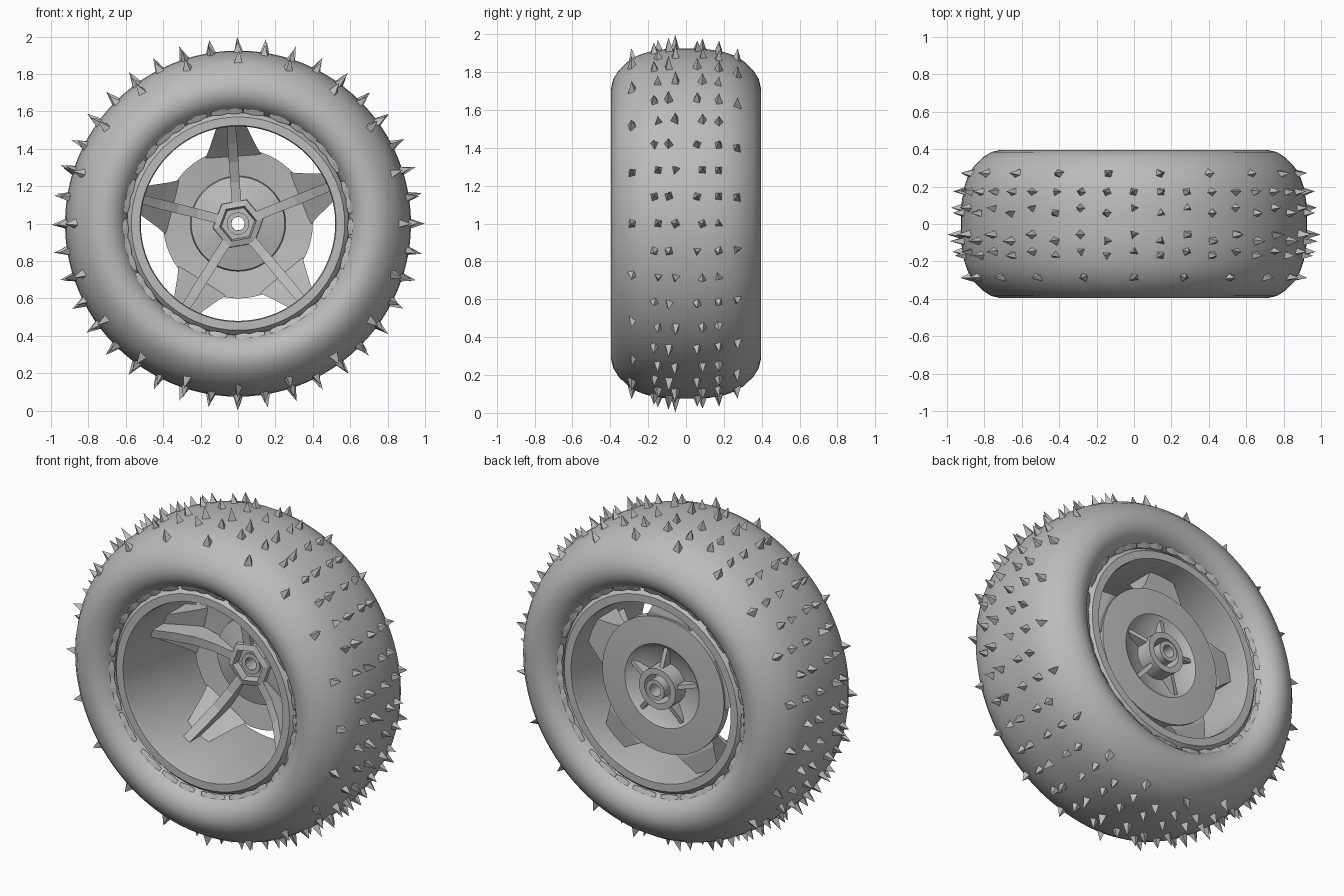
import bpy, bmesh, math, random
from mathutils import Vector, Matrix

random.seed(4)
cube = bpy.data.objects.get("Cube")
if cube:
    bpy.data.objects.remove(cube, do_unlink=True)

grey = bpy.data.materials.new("plain_grey")
grey.use_nodes = True
COLOUR = (0.5, 0.5, 0.5, 1)
grey.diffuse_color = COLOUR
grey.node_tree.nodes["Principled BSDF"].inputs["Base Color"].default_value = COLOUR

AXLE = Vector((0, 0, 1))
SPOKES = [math.radians(94 + 72 * k) for k in range(5)]


def polar(r, y, a, side=0.0):
    """Point at radius r and depth y, shifted sideways around the axle."""
    return AXLE + Vector((r * math.cos(a) - side * math.sin(a), y,
                          r * math.sin(a) + side * math.cos(a)))


def finish(name, bm, smooth=None):
    bmesh.ops.recalc_face_normals(bm, faces=bm.faces)
    mesh = bpy.data.meshes.new(name)
    bm.to_mesh(mesh)
    bm.free()
    mesh.materials.append(grey)
    obj = bpy.data.objects.new(name, mesh)
    bpy.context.collection.objects.link(obj)
    if smooth:
        bpy.ops.object.select_all(action='DESELECT')
        obj.select_set(True)
        bpy.context.view_layer.objects.active = obj
        bpy.ops.object.shade_smooth_by_angle(angle=math.radians(smooth))
    return obj


def revolve(name, profile, sides=80, smooth=30, turn=0.0):
    """Closed (radius, depth) profile turned around the axle."""
    bm = bmesh.new()
    rings = [[bm.verts.new(polar(r, y, turn + math.tau * i / sides)) for r, y in profile]
             for i in range(sides)]
    n = len(profile)
    for i in range(sides):
        a, b = rings[i], rings[(i + 1) % sides]
        for j in range(n):
            k = (j + 1) % n
            bm.faces.new((a[j], a[k], b[k], b[j]))
    return finish(name, bm, smooth)


def loft(bm, sections):
    """Join equal-length loops of points into one capped solid."""
    loops = [[bm.verts.new(p) for p in s] for s in sections]
    n = len(loops[0])
    for a, b in zip(loops, loops[1:]):
        for j in range(n):
            bm.faces.new((a[j], a[(j + 1) % n], b[(j + 1) % n], b[j]))
    bm.faces.new(loops[0])
    bm.faces.new(loops[-1][::-1])


def bar(bm, a, stations):
    """Rectangular bar along a spoke: (radius, front y, back y, half width)."""
    loft(bm, [[polar(r, f, a, -w), polar(r, f, a, w), polar(r, b, a, w), polar(r, b, a, -w)]
              for r, f, b, w in stations])


# Tyre: half profile mirrored across the middle
half = [(0.925, 0.05), (0.921, 0.12), (0.907, 0.2), (0.888, 0.255), (0.858, 0.305),
        (0.81, 0.355), (0.765, 0.384), (0.72, 0.395), (0.675, 0.387), (0.64, 0.365),
        (0.615, 0.335), (0.6, 0.3), (0.59, 0.25)]
tyre_profile = [(r, -y) for r, y in reversed(half)] + half
revolve("tyre", tyre_profile, 96, 60)

# Rim barrel with a lip on each side
rim_half = [(0.52, 0.31), (0.525, 0.33), (0.57, 0.33), (0.592, 0.305), (0.6, 0.24)]
revolve("rim", [(r, -y) for r, y in reversed(rim_half)] + rim_half)

# Uneven bead where the tyre meets the rim
bm = bmesh.new()
for side in (-1, 1):
    for i in range(36):
        a = math.tau * (i + random.uniform(-0.3, 0.3)) / 36
        h = random.uniform(0.04, 0.06)
        y = side * 0.322
        loft(bm, [[polar(0.592, y, a, -h), polar(0.585, y, a), polar(0.592, y, a, h)],
                  [polar(0.625, y + side * 0.014, a, -h), polar(0.615, y + side * 0.014, a),
                   polar(0.625, y + side * 0.014, a, h)]])
finish("rim_bead", bm)

# Wheel disc: flat outer ring with a raised centre, hollow at the back
revolve("wheel_disc", [(0.1, 0.12), (0.25, 0.16), (0.255, 0.185), (0.4, 0.165), (0.4, 0.215),
                       (0.26, 0.225), (0.245, 0.225), (0.2, 0.19), (0.1, 0.17)], 60)

# Six-sided hub nut on the front, round tubes at the back
revolve("hub_nut", [(0.04, 0.13), (0.09, 0.13), (0.1, 0.09), (0.135, 0.1), (0.14, 0.17),
                    (0.04, 0.17)], 6, None, math.radians(10))
revolve("hub_tube", [(0.085, 0.15), (0.085, 0.27), (0.12, 0.27), (0.12, 0.15)], 40)
revolve("axle_tube", [(0.036, 0.12), (0.036, 0.29), (0.06, 0.29), (0.06, 0.12)], 32)

# Curved spoke fins and the wide stubs that carry the disc
fins, stubs, ribs = bmesh.new(), bmesh.new(), bmesh.new()
for a in SPOKES:
    bar(fins, a, [(0.11, 0.1, 0.17, 0.025), (0.22, 0.085, 0.17, 0.025),
                  (0.33, 0.045, 0.17, 0.026), (0.43, -0.02, 0.15, 0.026),
                  (0.53, -0.1, 0.1, 0.024)])
    bar(stubs, a, [(0.36, 0.168, 0.2, 0.15), (0.41, 0.12, 0.205, 0.125),
                   (0.53, 0.0, 0.19, 0.075)])
    bar(ribs, a, [(0.1, 0.15, 0.25, 0.012), (0.23, 0.15, 0.21, 0.012)])
finish("spoke_fins", fins)
finish("spoke_stubs", stubs)
finish("hub_ribs", ribs)


# Tread spikes: alternating rows of small leaning pyramids
def tread_radius(y):
    y = abs(y)
    for (r0, y0), (r1, y1) in zip(half, half[1:]):
        if y0 <= y <= y1:
            return r0 + (r1 - r0) * (y - y0) / (y1 - y0)
    return half[0][0]


ROWS = [(-0.28, -0.145, -0.055, 0.085, 0.17), (-0.165, -0.09, 0.058, 0.17, 0.265)]
bm = bmesh.new()
for i in range(40):
    a = math.tau * i / 40
    for y in ROWS[i % 2]:
        r = tread_radius(y)
        tip_r = r + (0.073 if -0.1 < y < 0 else 0.055)
        sides = random.choice((3, 4, 4))
        turn = random.uniform(0, math.tau)
        base = []
        for k in range(sides):
            t = turn + math.tau * k / sides
            base.append(bm.verts.new(polar(r - 0.015, y + 0.03 * math.sin(t), a,
                                           0.032 * math.cos(t))))
        lean = random.uniform(-0.008, 0.008)
        tip = bm.verts.new(polar(tip_r, y * 1.03, a, lean))
        bm.faces.new(base)
        for k in range(sides):
            bm.faces.new((base[k], base[(k + 1) % sides], tip))
finish("tread_spikes", bm)
